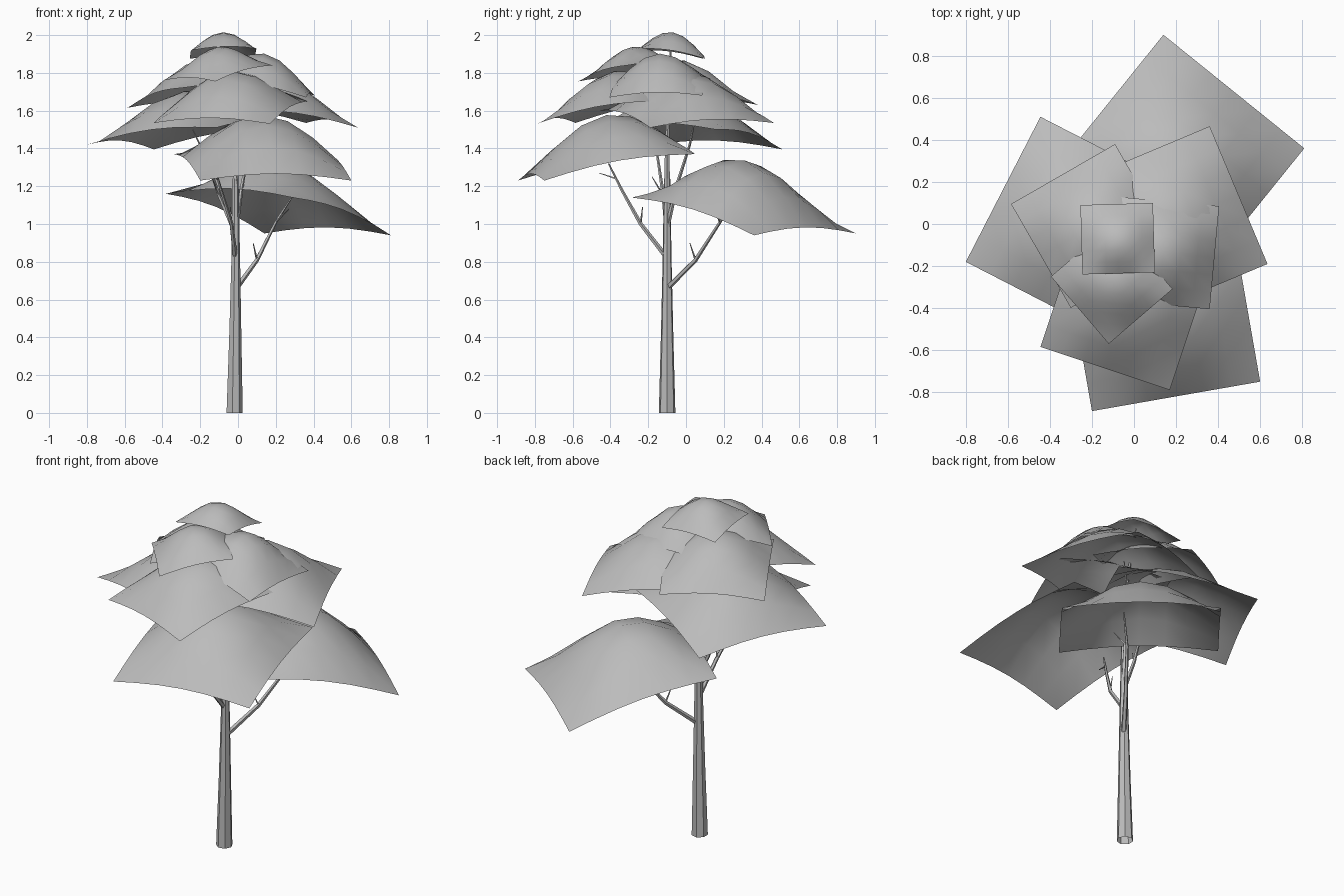
import bpy, bmesh, math
from mathutils import Vector

cube = bpy.data.objects.get("Cube")
if cube:
    bpy.data.objects.remove(cube, do_unlink=True)


def material(name, rgb):
    mat = bpy.data.materials.new(name)
    mat.use_nodes = True
    mat.diffuse_color = (*rgb, 1)
    mat.node_tree.nodes["Principled BSDF"].inputs["Base Color"].default_value = (*rgb, 1)
    return mat


grey = material("plain grey", (0.5, 0.5, 0.5))


def finish(name, bm, angle):
    mesh = bpy.data.meshes.new(name)
    bm.to_mesh(mesh)
    bm.free()
    mesh.materials.append(grey)
    obj = bpy.data.objects.new(name, mesh)
    bpy.context.collection.objects.link(obj)
    bpy.ops.object.select_all(action='DESELECT')
    obj.select_set(True)
    bpy.context.view_layer.objects.active = obj
    bpy.ops.object.shade_smooth_by_angle(angle=math.radians(angle))
    return obj


def canopy(name, a, b, size, far_z, peak, n=6):
    """Domed square sheet: a and b are the low corners, the rest lies to the left of a-b."""
    a, b = Vector(a), Vector(b)
    flat = Vector((b.x - a.x, b.y - a.y, 0)).normalized()
    away = Vector((-flat.y, flat.x, 0)) * size
    d, c = a + away, b + away
    d.z, c.z = far_z
    dome = peak - (a.z + b.z + c.z + d.z) / 4
    edge = 0.045 * size
    bm = bmesh.new()
    grid = []
    for i in range(n + 1):
        row = []
        for j in range(n + 1):
            u, v = i / n, j / n
            p = a.lerp(b, u).lerp(d.lerp(c, u), v)
            su, sv = math.sin(math.pi * u), math.sin(math.pi * v)
            p.z += (dome - edge) * su * sv + edge * (su + sv - su * sv)
            p.z += edge * su * sv
            row.append(bm.verts.new(p))
        grid.append(row)
    for i in range(n):
        for j in range(n):
            bm.faces.new((grid[i][j], grid[i + 1][j], grid[i + 1][j + 1], grid[i][j + 1]))
    return finish(name, bm, 60)


def limb(name, points, radii, sides=5):
    """Tapered faceted tube through the points."""
    pts = [Vector(p) for p in points]
    bm = bmesh.new()
    rings = []
    for k, p in enumerate(pts):
        way = (pts[min(k + 1, len(pts) - 1)] - pts[max(k - 1, 0)]).normalized()
        side = Vector((0, 1, 0)).cross(way).normalized()
        up = way.cross(side)
        rings.append([bm.verts.new(p + radii[k] * (side * math.cos(t) + up * math.sin(t)))
                      for t in (math.tau * s / sides for s in range(sides))])
    for low, high in zip(rings, rings[1:]):
        for s in range(sides):
            t = (s + 1) % sides
            bm.faces.new((low[s], low[t], high[t], high[s]))
    bm.faces.new(rings[-1])
    return finish(name, bm, 30)


# Foliage sheets, lowest first
canopy("back_lower_canopy", (0.81, 0.36, 0.94), (0.14, 0.90, 0.95), 0.83, (1.14, 1.16), 1.3)
canopy("front_lower_canopy", (-0.20, -0.89, 1.23), (0.60, -0.75, 1.23), 0.81, (1.37, 1.37), 1.54)
canopy("right_lower_canopy", (-0.445, 0.51, 1.395), (-0.80, -0.18, 1.42), 0.77, (1.5, 1.51), 1.67)
canopy("left_middle_canopy", (0.635, -0.19, 1.51), (0.36, 0.465, 1.535), 0.71, (1.6, 1.62), 1.77)
canopy("front_middle_canopy", (-0.445, -0.585, 1.535), (0.17, -0.79, 1.53), 0.65, (1.65, 1.65), 1.78)
canopy("right_upper_canopy", (-0.09, 0.38, 1.63), (-0.585, 0.095, 1.615), 0.57, (1.71, 1.72), 1.84)
canopy("left_upper_canopy", (0.36, -0.405, 1.67), (0.405, 0.085, 1.68), 0.49, (1.76, 1.77), 1.88)
canopy("front_upper_canopy", (-0.395, -0.25, 1.76), (-0.12, -0.57, 1.755), 0.4, (1.84, 1.84), 1.92)
canopy("top_canopy", (0.09, 0.10, 1.875), (-0.255, 0.09, 1.875), 0.33, (1.93, 1.92), 2.0)

# Trunk and leader
limb("trunk", [(-0.02, -0.1, 0), (-0.016, -0.1, 0.4), (-0.013, -0.1, 0.82), (-0.015, -0.1, 1.24)],
     [0.045, 0.034, 0.024, 0.017], 7)
limb("leader", [(-0.015, -0.1, 1.22), (-0.005, -0.1, 1.4), (-0.04, -0.09, 1.7), (-0.08, -0.08, 1.96)],
     [0.016, 0.012, 0.008, 0.004])

# Main branches
limb("back_branch", [(-0.01, -0.1, 0.66), (0.1, 0.05, 0.81), (0.2, 0.18, 1.01), (0.29, 0.26, 1.15)],
     [0.015, 0.012, 0.008, 0.004])
limb("front_branch", [(-0.015, -0.1, 0.82), (-0.035, -0.24, 1.0), (-0.09, -0.34, 1.18), (-0.13, -0.41, 1.32)],
     [0.014, 0.011, 0.008, 0.004])
limb("right_branch", [(-0.015, -0.1, 0.95), (-0.1, -0.12, 1.15), (-0.17, -0.15, 1.35), (-0.24, -0.17, 1.5)],
     [0.013, 0.010, 0.007, 0.003])
limb("left_branch", [(-0.01, -0.1, 0.98), (0.02, -0.05, 1.2), (0.06, 0.02, 1.42), (0.12, 0.06, 1.62)],
     [0.013, 0.010, 0.007, 0.003])

# Twigs
twigs = {
    "back_twig": ((0.1, 0.05, 0.81), (0.08, 0.02, 0.9)),
    "back_upper_twig": ((0.2, 0.18, 1.01), (0.27, 0.15, 1.08)),
    "front_twig": ((-0.035, -0.24, 1.0), (-0.04, -0.23, 1.09)),
    "front_upper_twig": ((-0.11, -0.37, 1.24), (-0.14, -0.46, 1.27)),
    "right_twig": ((-0.1, -0.12, 1.15), (-0.14, -0.18, 1.25)),
}
for name, ends in twigs.items():
    limb(name, ends, [0.006, 0.002], 4)
